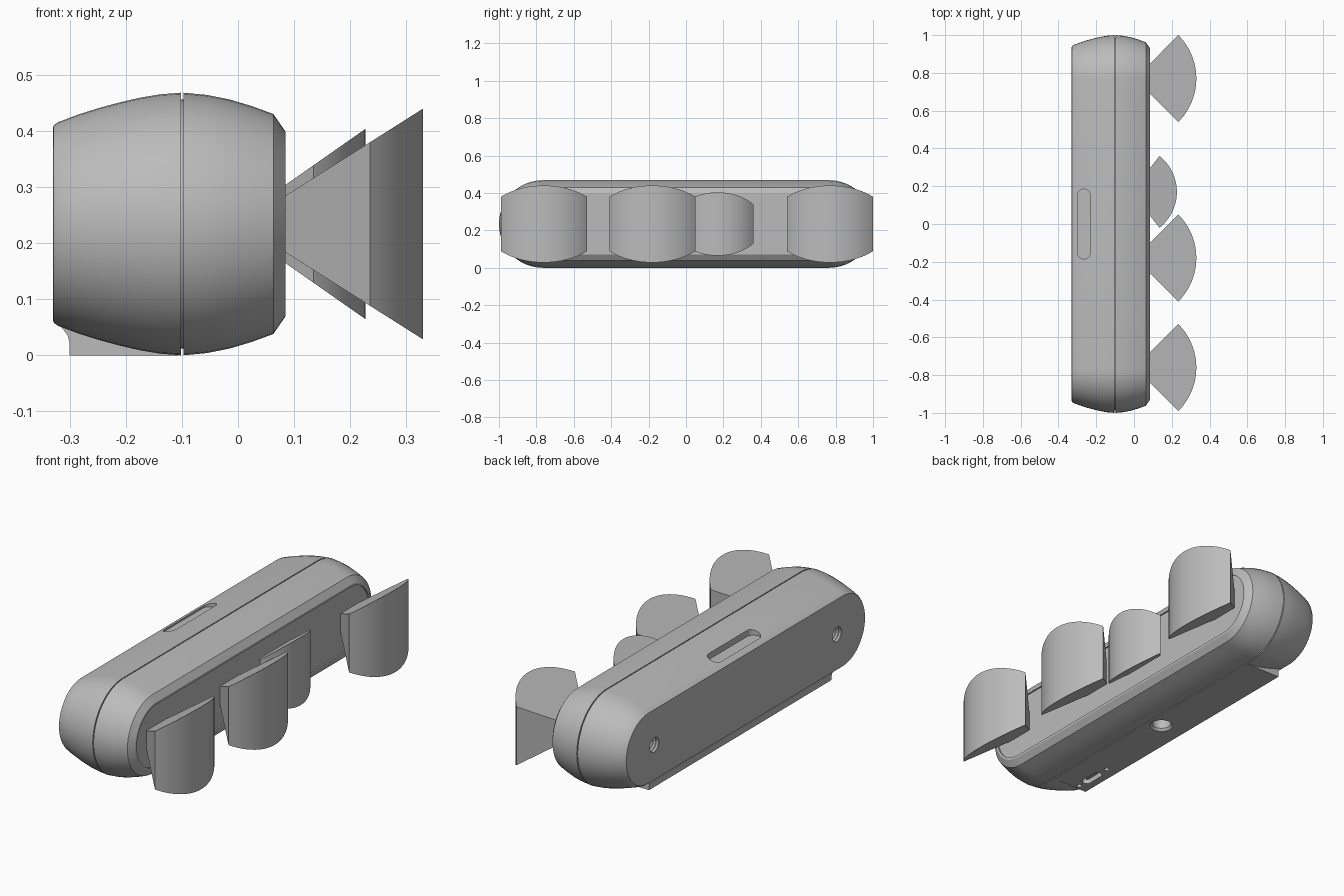
import bpy, bmesh, math

cube = bpy.data.objects.get("Cube")
if cube:
    bpy.data.objects.remove(cube, do_unlink=True)

MID = 0.234        # height of the body's long axis
STRAIGHT = 0.766   # half length of the straight section

grey = bpy.data.materials.new("plain grey")
grey.use_nodes = True
grey.diffuse_color = (0.5, 0.5, 0.5, 1)
grey.node_tree.nodes["Principled BSDF"].inputs["Base Color"].default_value = (0.5, 0.5, 0.5, 1)


def make(name, bm):
    bmesh.ops.remove_doubles(bm, verts=bm.verts, dist=1e-5)
    bmesh.ops.recalc_face_normals(bm, faces=bm.faces)
    mesh = bpy.data.meshes.new(name)
    bm.to_mesh(mesh)
    bm.free()
    mesh.materials.append(grey)
    obj = bpy.data.objects.new(name, mesh)
    bpy.context.collection.objects.link(obj)
    return obj


def loft(name, rings, half, place, steps=24):
    """Skin pill-shaped rings given as (position along axis, radius)."""
    bm = bmesh.new()
    loops = []
    for w, r in rings:
        loop = []
        for side in (1, -1):
            for i in range(steps + 1):
                a = math.pi * i / steps
                u = side * (half + r * math.sin(a))
                v = side * r * math.cos(a)
                loop.append(bm.verts.new(place(u, v, w)))
        loops.append(loop)
    n = len(loops[0])
    for a, b in zip(loops, loops[1:]):
        for i in range(n):
            j = (i + 1) % n
            bm.faces.new((a[i], a[j], b[j], b[i]))
    bm.faces.new(loops[0])
    bm.faces.new(loops[-1])
    return make(name, bm)


def along_x(y=0):
    return lambda u, v, w: (w, y + u, MID + v)


def along_z(x, y=0):
    return lambda u, v, w: (x + v, y + u, w)


def prism(name, outline, half):
    """Extrude an x-z outline along y."""
    bm = bmesh.new()
    ends = [[bm.verts.new((x, y, z)) for x, z in outline] for y in (-half, half)]
    for end in ends:
        bm.faces.new(end)
    for i in range(len(outline)):
        j = (i + 1) % len(outline)
        bm.faces.new((ends[0][i], ends[0][j], ends[1][j], ends[1][i]))
    return make(name, bm)


def boolean(target, tool, operation):
    mod = target.modifiers.new("cut", "BOOLEAN")
    mod.operation = operation
    mod.solver = "EXACT"
    mod.object = tool
    bpy.context.view_layer.objects.active = target
    bpy.ops.object.modifier_apply(modifier=mod.name)
    bpy.data.objects.remove(tool, do_unlink=True)


def thread(start, end, radius, turns=5):
    """Ridged rings for a screw hole."""
    step = (end - start) / (2 * turns)
    return [(start + i * step, radius * (1 if i % 2 == 0 else 0.85))
            for i in range(2 * turns + 1)]


def view_cone(name, y, apex, radius, half_angle, slope, near=0.078, steps=24):
    """Wedge with a round front and sloping top and bottom."""
    reach = (near - apex) * math.tan(half_angle)
    outline = [(near, reach), (near, -reach)]
    for i in range(steps + 1):
        a = half_angle * (2 * i / steps - 1)
        outline.append((apex + radius * math.cos(a), radius * math.sin(a)))
    bm = bmesh.new()
    caps = [[bm.verts.new((x, y + v, MID + s * slope * (x - apex))) for x, v in outline]
            for s in (1, -1)]
    for cap in caps:
        bm.faces.new(cap)
    for i in range(len(outline)):
        j = (i + 1) % len(outline)
        bm.faces.new((caps[0][i], caps[0][j], caps[1][j], caps[1][i]))
    return make(name, bm)


# Body shell with the seam groove and the recessed front panel
body = loft("body", [
    (-0.33, 0.168), (-0.329, 0.175), (-0.322, 0.181), (-0.285, 0.195), (-0.247, 0.207),
    (-0.21, 0.217), (-0.175, 0.225), (-0.14, 0.231), (-0.102, 0.234),
    (-0.102, 0.222), (-0.097, 0.222), (-0.097, 0.234),
    (-0.055, 0.230), (-0.015, 0.222), (0.025, 0.210), (0.063, 0.196), (0.085, 0.164),
    (0.085, 0.153), (0.077, 0.153)], STRAIGHT, along_x())

# Flat foot with a flared back edge
foot = prism("foot", [(-0.3, 0), (-0.3, 0.02), (-0.303, 0.034), (-0.312, 0.047),
                      (-0.327, 0.06), (-0.3, 0.1), (-0.106, 0.1), (-0.106, 0)], 0.72)
boolean(body, foot, "UNION")

# Slot in the top, screw holes in the back
cutters = [loft("top_slot", [(0.415, 0.034), (0.5, 0.034)], 0.151, along_z(-0.265))]
for y in (-0.72, 0.72):
    cutters.append(loft("back_hole", thread(-0.34, -0.26, 0.04), 0, along_x(y)))

# Mounting hole, port and pin holes underneath
cutters.append(loft("mount_hole", [(-0.01, 0.062), (0.012, 0.045), (0.09, 0.045)],
                    0, along_z(-0.172)))
cutters.append(loft("port", [(-0.01, 0.022), (0.05, 0.022)], 0.04, along_z(-0.24, -0.6)))
for y in (-0.72 + 0.025, -0.49):
    cutters.append(loft("pin_hole", [(-0.01, 0.012), (0.03, 0.012)], 0, along_z(-0.24, y)))
for cutter in cutters:
    boolean(body, cutter, "DIFFERENCE")

# Tongue inside the port
tongue = loft("port_tongue", [(0.012, 0.007), (0.051, 0.007)], 0.035, along_z(-0.24, -0.6), 8)

# Fields of view in front of the panel
parts = [body, tongue]
for name, y in (("right_view", -0.76), ("middle_view", -0.18), ("left_view", 0.77)):
    parts.append(view_cone(name, y, 0.005, 0.325, math.radians(45), 0.633))
parts.append(view_cone("small_view", 0.17, -0.015, 0.242, math.radians(51.7), 0.7))

bpy.ops.object.select_all(action="DESELECT")
for part in parts:
    part.select_set(True)
bpy.context.view_layer.objects.active = body
bpy.ops.object.shade_smooth_by_angle(angle=math.radians(25))
